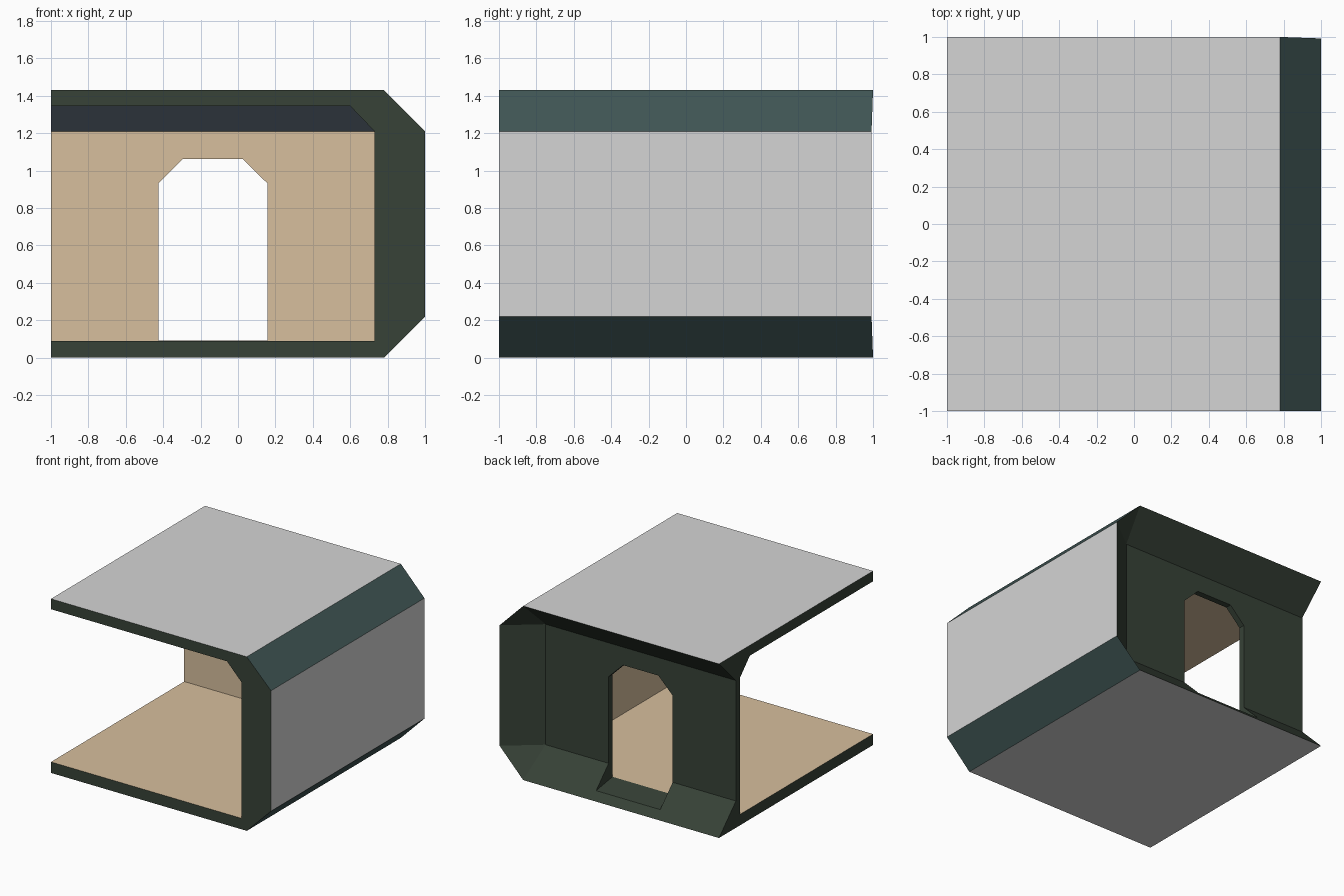
import bpy, bmesh

if "Cube" in bpy.data.objects:
    bpy.data.objects.remove(bpy.data.objects["Cube"])

# Flat colours (linear)
COLOURS = [("light_grey_panel", (0.66, 0.66, 0.66)),
           ("dark_green_trim", (0.038, 0.054, 0.038)),
           ("teal_chamfer", (0.052, 0.095, 0.092)),
           ("beige_interior", (0.68, 0.52, 0.34)),
           ("slate_cove", (0.10, 0.13, 0.17))]
GREY, TRIM, TEAL, BEIGE, SLATE = range(5)
mats = []
for name, c in COLOURS:
    m = bpy.data.materials.new(name)
    m.diffuse_color = (*c, 1)
    m.use_nodes = True
    m.node_tree.nodes["Principled BSDF"].inputs["Base Color"].default_value = m.diffuse_color
    mats.append(m)


def finish(name, bm):
    bmesh.ops.remove_doubles(bm, verts=bm.verts[:], dist=1e-5)
    bmesh.ops.recalc_face_normals(bm, faces=bm.faces[:])
    me = bpy.data.meshes.new(name)
    bm.to_mesh(me)
    bm.free()
    for m in mats:
        me.materials.append(m)
    ob = bpy.data.objects.new(name, me)
    bpy.context.collection.objects.link(ob)
    return ob


def face(bm, pts, mat):
    unique = [p for i, p in enumerate(pts) if p not in pts[:i]]
    if len(unique) > 2:
        f = bm.faces.new([bm.verts.new(p) for p in unique])
        f.material_index = mat


def bridge(bm, a, b, colours):
    """Join two open rows of points with one face per segment."""
    for i, c in enumerate(colours):
        face(bm, [a[i], a[i + 1], b[i + 1], b[i]], c)


# Room shell: outer and inner rows of points, from front to back
H, T = 1.43, 0.22                 # height, outer chamfer
L, W = -1.0, 0.73                 # open left side, inner wall plane
F, C, E = 0.09, 1.21, 1.345       # floor, wall top, ceiling
outer = [(L, 0), (1 - T, 0), (1, T), (1, C), (1 - T, H), (L, H)]
out_front = [(x, -1, z) for x, z in outer]
out_back = [(x, 0.992 if x == 1 else 1, z) for x, z in outer]
recess = [(L, 0.78, T), (W, 0.78, T), (W, 0.78, T),
          (W, 0.78, C), (W, 0.78, C), (L, 0.78, C)]
inner = [(L, F), (W, F), (W, C), (0.6, E), (L, E)]
in_front = [(x, -1, z) for x, z in inner]
in_back = [(x, 0.6 if z == E else W, z) for x, z in inner]

bm = bmesh.new()
bridge(bm, out_front, out_back, [GREY, TEAL, GREY, TEAL, GREY])
bridge(bm, out_back, recess, [TRIM] * 5)
face(bm, recess, TRIM)
bridge(bm, in_front, in_back, [BEIGE, BEIGE, SLATE, BEIGE])
# Inner back wall and the cove above it
wall_top = (L, W, C)
face(bm, [in_back[0], in_back[1], in_back[2], wall_top], BEIGE)
face(bm, [wall_top, in_back[2], in_back[3], in_back[4]], SLATE)
# Cut ends at the open front and the open left
face(bm, out_front + in_front[::-1], TRIM)
face(bm, [out_front[0], out_back[0], recess[0], recess[-1], out_back[-1],
          out_front[-1], in_front[-1], in_back[-1], wall_top, in_back[0],
          in_front[0]], TRIM)
shell = finish("corner_room_shell", bm)

# Doorway cutter, with a sill sloping down to the back
door = [(-0.425, None), (0.157, None), (0.157, 0.932), (0.025, 1.062),
        (-0.295, 1.062), (-0.425, 0.932)]


def door_row(y):
    sill = 0.0905 - (y - W) * 0.155
    return [(x, y, sill if z is None else z) for x, z in door]


bm = bmesh.new()
a, b = door_row(0.68), door_row(1.1)
bridge(bm, a + a[:1], b + b[:1], [TRIM] * 6)
face(bm, a, TRIM)
face(bm, b, TRIM)
cutter = finish("doorway_cutter", bm)
cutter.hide_render = True

# Cut the doorway
mod = shell.modifiers.new("doorway", "BOOLEAN")
mod.operation = "DIFFERENCE"
mod.solver = "EXACT"
mod.object = cutter
bpy.context.view_layer.objects.active = shell
bpy.ops.object.modifier_apply(modifier=mod.name)
bpy.data.objects.remove(cutter)
